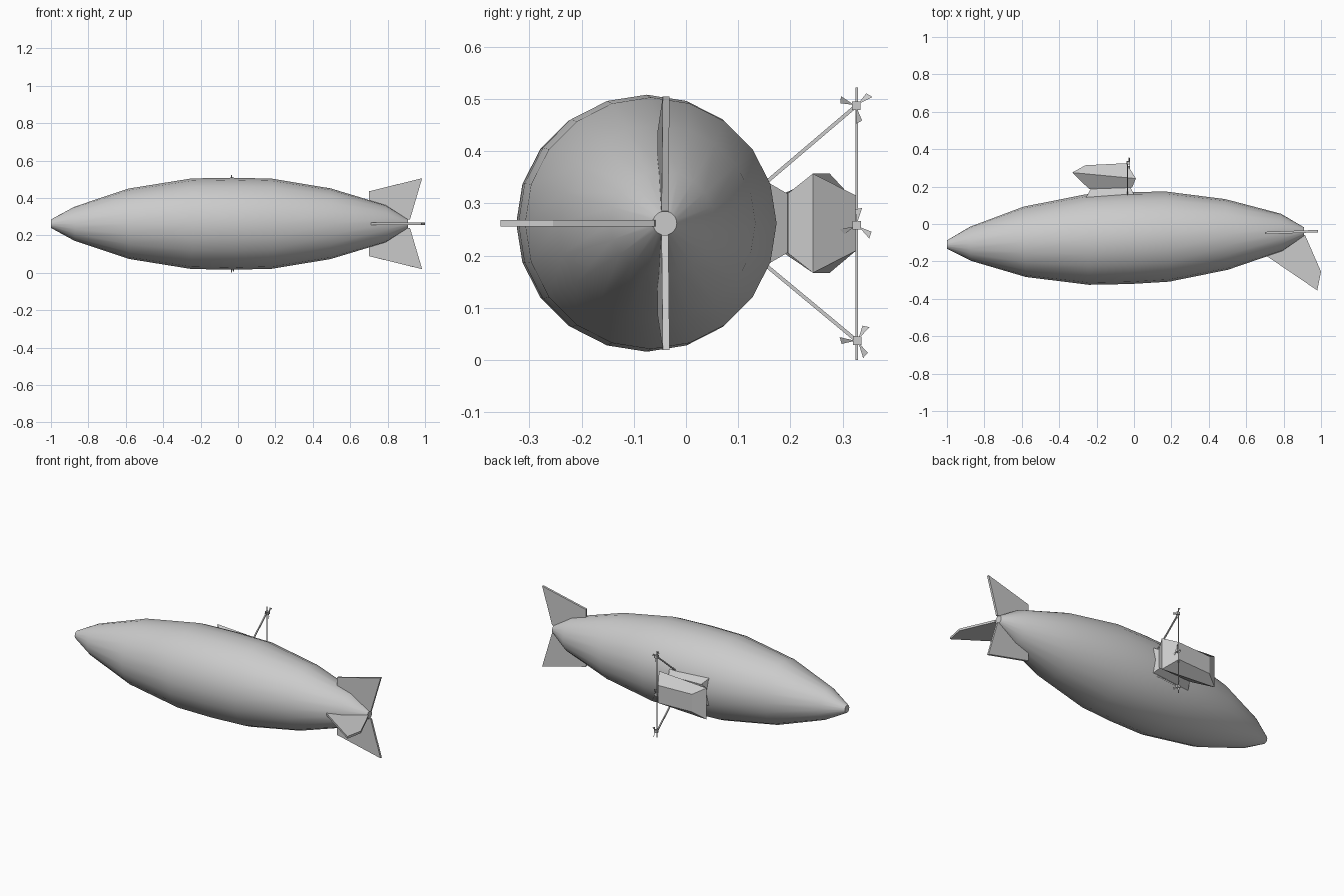
import bpy, bmesh, math
from mathutils import Vector, Matrix

if "Cube" in bpy.data.objects:
    bpy.data.objects.remove(bpy.data.objects["Cube"])

AXIS_Z = 0.262
grey = bpy.data.materials.new("airship grey")
grey.diffuse_color = (0.6, 0.6, 0.6, 1)
grey.use_nodes = True
grey.node_tree.nodes["Principled BSDF"].inputs["Base Color"].default_value = grey.diffuse_color


def loft(name, loops, matrix=None):
    """Skin a list of equal-length point loops and cap both ends."""
    bm = bmesh.new()
    rings = [[bm.verts.new(p) for p in loop] for loop in loops]
    n = len(rings[0])
    for a, b in zip(rings, rings[1:]):
        for i in range(n):
            j = (i + 1) % n
            bm.faces.new((a[i], a[j], b[j], b[i]))
    bm.faces.new(rings[0])
    bm.faces.new(rings[-1])
    bmesh.ops.recalc_face_normals(bm, faces=bm.faces)
    if matrix:
        bm.transform(matrix)
    me = bpy.data.meshes.new(name)
    bm.to_mesh(me)
    bm.free()
    me.materials.append(grey)
    ob = bpy.data.objects.new(name, me)
    bpy.context.collection.objects.link(ob)
    return ob


def rod(name, a, b, r):
    """Square rod between two points."""
    a, b = Vector(a), Vector(b)
    d = (b - a).normalized()
    u = Vector((1, 0, 0)) if abs(d.x) < 0.9 else Vector((0, 1, 0))
    v = d.cross(u)
    corners = [u * r + v * r, v * r - u * r, -u * r - v * r, u * r - v * r]
    return loft(name, [[p + c for c in corners] for p in (a, b)])


def slab(x0, x1, y0, y1, half):
    """Rectangle loop: slanted in the xy plane, spread along z."""
    return [(x0, y0, AXIS_Z - half), (x1, y1, AXIS_Z - half),
            (x1, y1, AXIS_Z + half), (x0, y0, AXIS_Z + half)]


# Hull: twenty-sided spindle, yawed slightly
place = Matrix.Translation((0, -0.074, AXIS_Z)) @ Matrix.Rotation(math.radians(2.1), 4, 'Z')
profile = [(-1, 0.023), (-0.875, 0.091), (-0.585, 0.188), (-0.25, 0.242), (-0.03, 0.246),
           (0.18, 0.241), (0.495, 0.189), (0.79, 0.1), (0.91, 0.023)]
hull = loft("hull", [[(x, r * math.sin(math.tau * i / 20), r * math.cos(math.tau * i / 20))
                      for i in range(20)] for x, r in profile], place)
bpy.context.view_layer.objects.active = hull
hull.select_set(True)
bpy.ops.object.shade_smooth_by_angle(angle=math.radians(30))

# Tail fins: an upright pair and a larger one on the far side from the gondola
T = 0.0065
pair = [(0.70, 0.10), (0.70, 0.173), (0.985, 0.243), (0.92, 0.023), (0.88, 0.02)]
for name, s in (("upper_fin", 1), ("lower_fin", -1)):
    loft(name, [[(x, y, z * s) for x, z in pair] for y in (-T, T)], place)
side = [(0.70, -0.12), (0.70, -0.165), (0.98, -0.355), (1.0, -0.255), (0.915, -0.06), (0.88, -0.05)]
loft("side_fin", [[(x, y, z) for x, y in side] for z in (AXIS_Z - T, AXIS_Z + T)])

# Gondola and the mount joining it to the hull
loft("gondola", [slab(-0.24, -0.01, 0.187, 0.195, 0.057),
                 slab(-0.33, 0.01, 0.275, 0.243, 0.095),
                 slab(-0.26, -0.04, 0.314, 0.325, 0.053)])
loft("gondola_mount", [slab(-0.26, 0.01, 0.135, 0.14, 0.088),
                       slab(-0.23, -0.02, 0.19, 0.197, 0.055)])

# Propeller frame
PX = -0.035
rod("propeller_post", (PX, 0.327, 0), (PX, 0.327, 0.522), 0.0025)
rod("upper_strut", (PX, 0.145, 0.333), (PX, 0.326, 0.487), 0.0035)
rod("lower_strut", (PX, 0.145, 0.188), (PX, 0.327, 0.037), 0.0035)

# Three propellers, each a square hub with three small flared blades
for label, hy, hz, turn in (("upper", 0.326, 0.487, 40), ("middle", 0.327, 0.258, 85),
                            ("lower", 0.328, 0.037, 60)):
    rod(label + "_hub", (PX - 0.006, hy, hz), (PX + 0.014, hy, hz), 0.008)
    for k in range(3):
        spin = (Matrix.Translation((PX + 0.01, hy, hz))
                @ Matrix.Rotation(math.radians(turn + 120 * k), 4, 'X'))
        blade = [(0, 0.004, 0), (0.003, 0.034, -0.007), (-0.003, 0.03, 0.006)]
        loft(f"{label}_blade_{k + 1}",
             [[(x + t, y, z) for x, y, z in blade] for t in (-0.001, 0.001)], spin)
